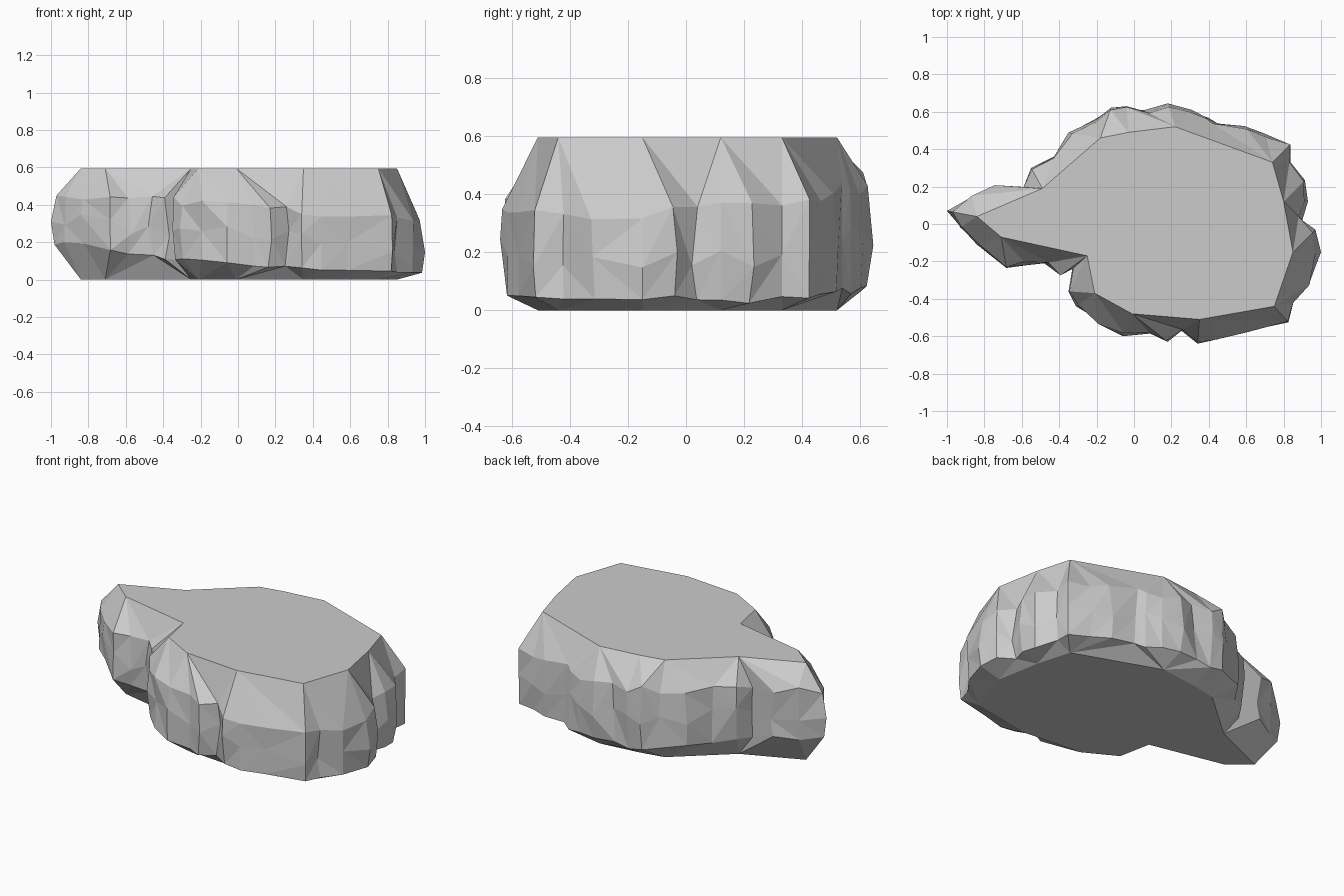
import bpy, bmesh, random
from mathutils import Vector

if "Cube" in bpy.data.objects:
    bpy.data.objects.remove(bpy.data.objects["Cube"])

random.seed(7)
HEIGHT = 0.595

# Flat cap corners (shared by top and bottom), counter-clockwise from the left tip,
# each followed by the rugged outer rim points that hang from it
GROUPS = [
    ((-.84, .04), [(-.87, .16), (-1.0, .07), (-.93, -.02)]),
    ((-.71, -.07), [(-.84, -.11), (-.68, -.25), (-.57, -.22)]),
    ((-.25, -.17), [(-.48, -.21), (-.40, -.28), (-.34, -.25)]),
    ((-.21, -.37), [(-.35, -.36), (-.31, -.44), (-.19, -.55)]),
    ((-.01, -.48), [(-.06, -.60), (.10, -.60), (.18, -.63)]),
    ((.35, -.51), [(.25, -.57), (.34, -.64), (.45, -.62), (.60, -.58)]),
    ((.75, -.44), [(.83, -.53), (.86, -.42)]),
    ((.85, -.15), [(.94, -.33), (1.0, -.15), (.97, -.03)]),
    ((.80, .12), [(.90, .02), (.93, .12), (.92, .24)]),
    ((.74, .33), [(.85, .33), (.84, .43), (.70, .49), (.57, .55)]),
    ((.22, .52), [(.47, .54), (.40, .57), (.31, .61), (.18, .645), (.05, .61)]),
    ((-.03, .49), [(-.04, .63)]),
    ((-.18, .46), [(-.12, .63), (-.21, .56), (-.36, .49)]),
    ((-.49, .19), [(-.42, .38), (-.55, .30), (-.61, .20), (-.78, .21)]),
]


def low_height(x):
    # The lower bevel climbs towards the narrow left tip
    return .08 - .05 * x if x > -.35 else .11 - .13 * (x + .35)


def high_height(x, y):
    # The upper bevel starts higher at the left and back
    return .41 - .06 * x + .05 * y


bm = bmesh.new()
top = [bm.verts.new((*c, HEIGHT)) for c, _ in GROUPS]
bottom = [bm.verts.new((*c, 0)) for c, _ in GROUPS]
bm.faces.new(top)
bm.faces.new(bottom[::-1])

# Three uneven rings of rim vertices: low, middle and high
columns = []
for g, (cap, rim) in enumerate(GROUPS):
    for p in rim:
        outer, inner = Vector(p), Vector(cap)
        extreme = abs(p[0]) > .95 or abs(p[1]) > .635
        dent = 0 if extreme else random.choice((0, .05, .12, .22))
        insets = (random.uniform(0, .2), dent, random.uniform(0, .2))
        z_low = low_height(p[0]) + random.uniform(-.015, .02)
        z_high = high_height(*p) + random.uniform(-.03, .03)
        heights = (z_low, (z_low + z_high) / 2 + random.uniform(-.05, .05), z_high)
        ring = [bm.verts.new((*outer.lerp(inner, f), z)) for f, z in zip(insets, heights)]
        columns.append((g, ring))

# Rocky sides: split wall panels plus bevel fans reaching the two caps
for i, (ga, a) in enumerate(columns):
    gb, b = columns[(i + 1) % len(columns)]
    for k in range(2):
        if random.random() < .5:
            bm.faces.new((a[k], b[k], b[k + 1]))
            bm.faces.new((a[k], b[k + 1], a[k + 1]))
        else:
            bm.faces.new((a[k], b[k], a[k + 1]))
            bm.faces.new((b[k], b[k + 1], a[k + 1]))
    bm.faces.new((a[2], b[2], top[ga]))
    bm.faces.new((b[0], a[0], bottom[ga]))
    if ga != gb:
        bm.faces.new((b[2], top[gb], top[ga]))
        bm.faces.new((b[0], bottom[ga], bottom[gb]))

bmesh.ops.recalc_face_normals(bm, faces=bm.faces)
mesh = bpy.data.meshes.new("flat_rock")
bm.to_mesh(mesh)
bm.free()
rock = bpy.data.objects.new("flat_rock", mesh)
bpy.context.collection.objects.link(rock)
